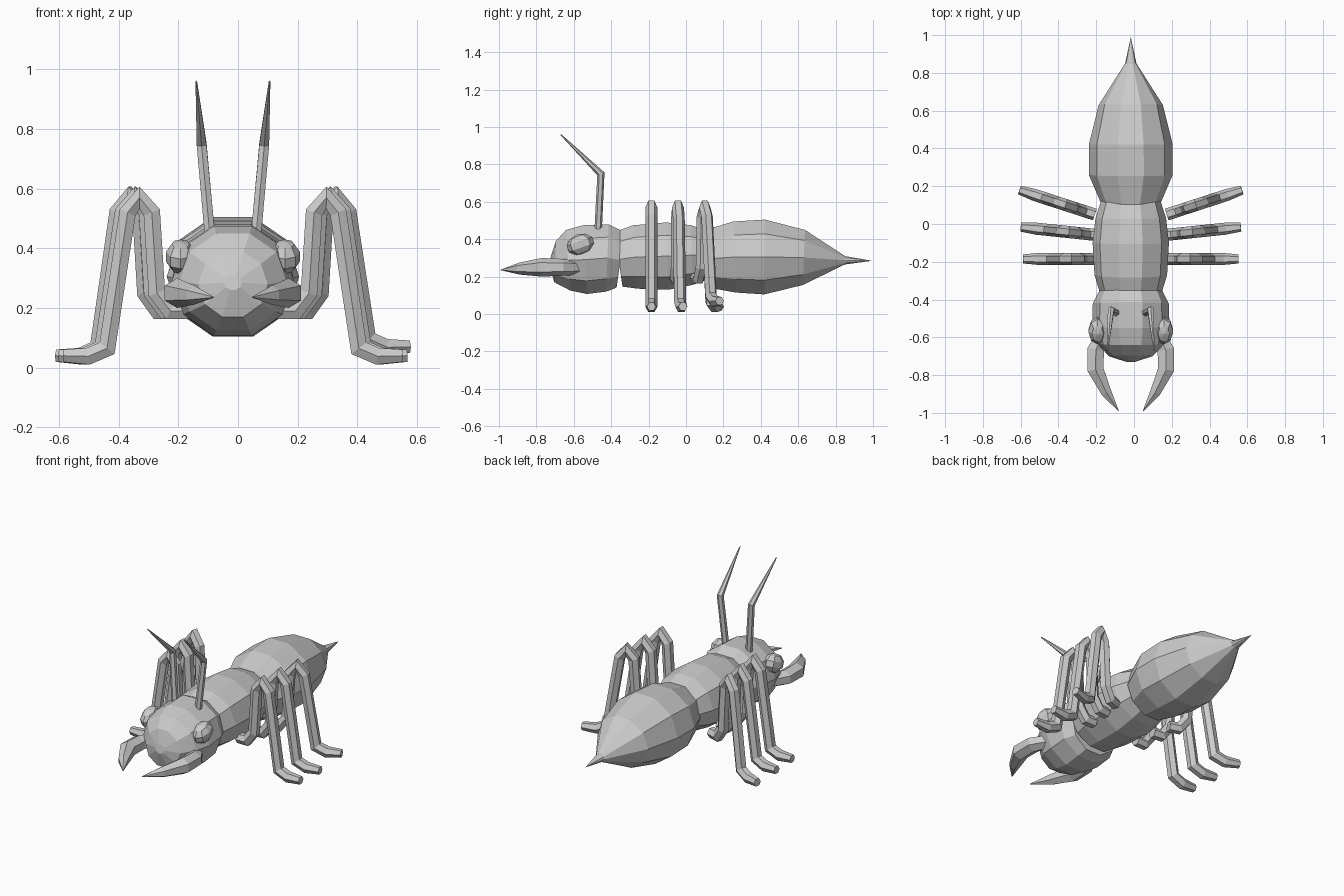
import bpy, bmesh, math
from mathutils import Vector, Matrix

if "Cube" in bpy.data.objects:
    bpy.data.objects.remove(bpy.data.objects["Cube"])

CX = -0.017  # body axis offset


def finish(bm, name):
    bmesh.ops.recalc_face_normals(bm, faces=bm.faces)
    me = bpy.data.meshes.new(name)
    bm.to_mesh(me)
    bm.free()
    ob = bpy.data.objects.new(name, me)
    bpy.context.collection.objects.link(ob)
    return ob


def loft(name, path, sides, up, phase=0.5):
    """Skin rings along a path of (x, y, z, radius_side, radius_up)."""
    bm = bmesh.new()
    pts = [Vector(p[:3]) for p in path]
    up = Vector(up)
    rings = []
    for i, p in enumerate(path):
        d0 = (pts[i] - pts[max(i - 1, 0)]).normalized()
        d1 = (pts[min(i + 1, len(pts) - 1)] - pts[i]).normalized()
        t = (d0 + d1).normalized()
        mitre = 1.0
        if 0 < i < len(pts) - 1:
            mitre = 1 / max(t.dot(d0), 0.75)
        side = t.cross(up).normalized()
        u = side.cross(t)
        ring = []
        for k in range(sides):
            a = 2 * math.pi * (k + phase) / sides
            ring.append(bm.verts.new(pts[i] + side * math.sin(a) * p[3] * mitre
                                     + u * math.cos(a) * p[4]))
        rings.append(ring)
    for a, b in zip(rings, rings[1:]):
        for k in range(sides):
            j = (k + 1) % sides
            bm.faces.new((a[k], a[j], b[j], b[k]))
    bm.faces.new(rings[0])
    bm.faces.new(rings[-1])
    bmesh.ops.remove_doubles(bm, verts=bm.verts, dist=0.0005)
    return finish(bm, name)


def body(name, profile):
    """Body segment from rows of (y, half width, bottom z, top z)."""
    c = math.cos(math.pi / 10)
    loft(name, [(CX, y, (lo + hi) / 2, w, (hi - lo) / 2 / c)
                for y, w, lo, hi in profile], 10, (0, 0, 1))


# Body segments
body("head", [(-0.727, 0.03, 0.26, 0.31), (-0.70, 0.115, 0.17, 0.39),
              (-0.63, 0.18, 0.125, 0.45), (-0.54, 0.205, 0.107, 0.475),
              (-0.42, 0.20, 0.12, 0.48), (-0.35, 0.165, 0.14, 0.44)])
body("thorax", [(-0.36, 0.165, 0.145, 0.44), (-0.27, 0.192, 0.135, 0.475),
                (-0.10, 0.202, 0.13, 0.49), (0.03, 0.187, 0.155, 0.475),
                (0.13, 0.155, 0.19, 0.44)])
body("abdomen", [(0.115, 0.16, 0.14, 0.45), (0.26, 0.222, 0.115, 0.495),
                 (0.42, 0.222, 0.105, 0.505), (0.63, 0.17, 0.155, 0.45),
                 (0.85, 0.03, 0.265, 0.31), (0.99, 0.0001, 0.284, 0.286)])

# Leg shape: (distance outward, height)
LEG = [(0.0, 0.19), (0.06, 0.19), (0.105, 0.25), (0.122, 0.52), (0.163, 0.57),
       (0.203, 0.52), (0.272, 0.065), (0.335, 0.038), (0.42, 0.04)]
# name, hip distance from the axis, hip y, sweep angle
HIPS = [("front", 0.15, -0.185, 0), ("middle", 0.165, -0.06, 6), ("rear", 0.19, 0.05, 18)]

for sx, side in ((-1, "left"), (1, "right")):
    # Legs
    for pos, hx, hy, ang in HIPS:
        a = math.radians(ang)
        lift = 0.03 if (pos == "rear" and sx > 0) else 0.0
        path = []
        for d, z in LEG:
            r = 0.024 if d == 0.42 else 0.032
            path.append((CX + sx * (hx + d * math.cos(a)), hy + d * math.sin(a),
                         z + (lift if d > 0.21 else 0), r, r))
        loft(pos + "_leg_" + side, path, 6, (-sx * math.sin(a), math.cos(a), 0), 0)

    # Mandibles
    loft("mandible_" + side,
         [(CX + sx * x, y, z, r, h) for x, y, z, r, h in (
             (0.135, -0.57, 0.25, 0.04, 0.04), (0.185, -0.665, 0.25, 0.05, 0.045),
             (0.187, -0.77, 0.25, 0.048, 0.05), (0.13, -0.89, 0.243, 0.032, 0.032),
             (0.065, -0.99, 0.236, 0.002, 0.002))], 6, (0, 0, 1), 0)

    # Antennae
    loft("antenna_" + side,
         [(CX + sx * x, y, z, r, r) for x, y, z, r in (
             (0.077, -0.47, 0.44, 0.02), (0.105, -0.455, 0.75, 0.019),
             (0.123, -0.67, 0.96, 0.003))], 6, (1, 0, 0))

    # Eyes
    bm = bmesh.new()
    bmesh.ops.create_uvsphere(bm, u_segments=8, v_segments=5, radius=1)
    m = (Matrix.Translation((CX + sx * 0.175, -0.565, 0.372))
         @ Matrix.Rotation(math.radians(20), 4, 'X')
         @ Matrix.Diagonal((0.052, 0.075, 0.056, 1)))
    bmesh.ops.transform(bm, matrix=m, verts=bm.verts)
    finish(bm, "eye_" + side)
